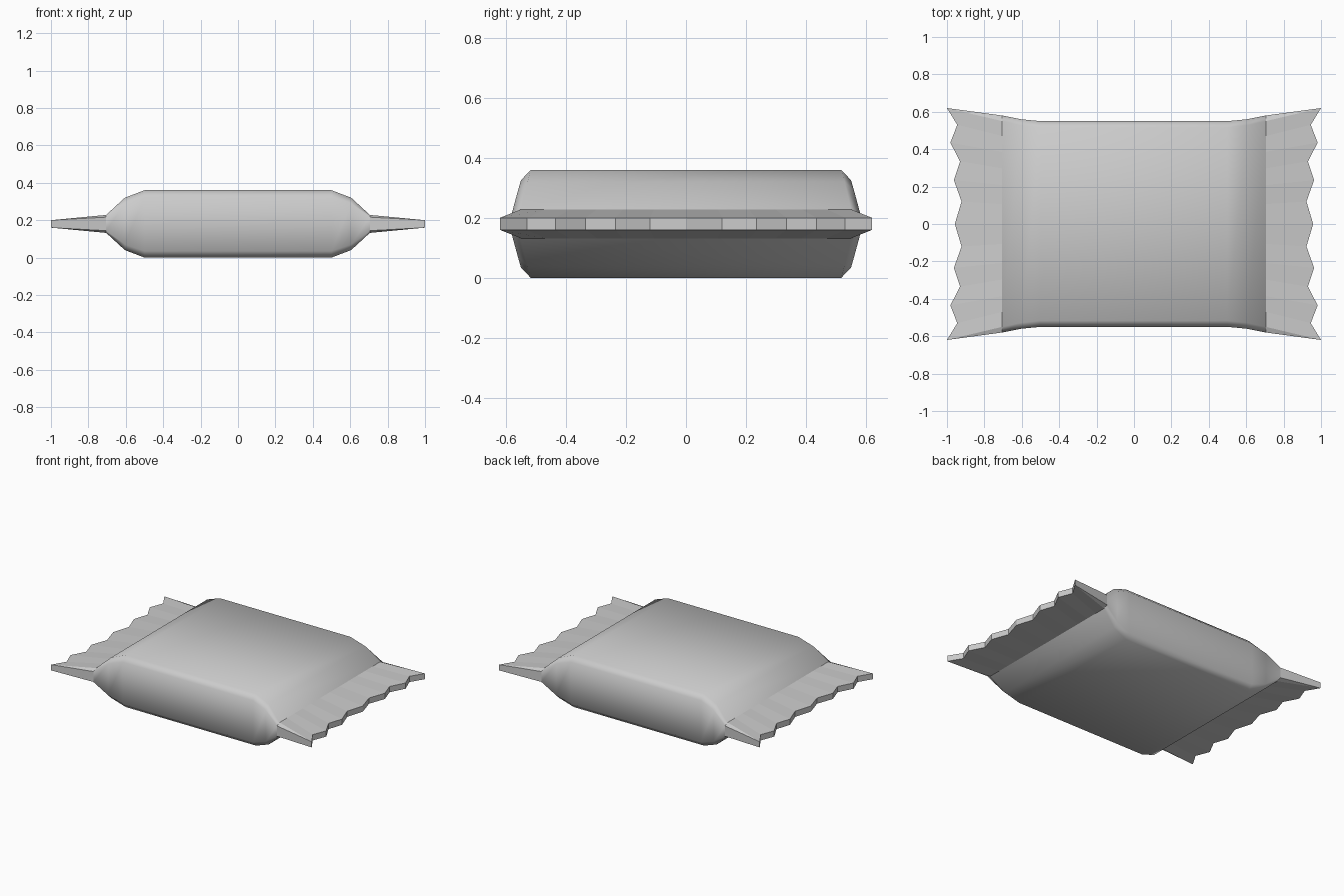
import bpy, bmesh

cube = bpy.data.objects.get("Cube")
if cube:
    bpy.data.objects.remove(cube)

MID = 0.18        # height of the seam plane
SEAL_X = 0.705    # where the pillow meets the flat seals
SEAL_HALF = 0.02  # half thickness at the torn edge

foil = bpy.data.materials.new("grey_foil")
foil.use_nodes = True
grey = (0.6, 0.6, 0.6, 1)
foil.diffuse_color = grey
foil.node_tree.nodes["Principled BSDF"].inputs["Base Color"].default_value = grey


def section(x, width, height, inset, drop):
    """Chamfered rectangle across x, given half width and half height."""
    quarter = [(width, height - drop), (width - inset, height)]
    upper = quarter + [(-y, z) for y, z in reversed(quarter)]
    ring = upper + [(-y, -z) for y, z in upper]
    return [(x, y, MID + z) for y, z in ring]


def finish(name, bm, smooth):
    bmesh.ops.recalc_face_normals(bm, faces=bm.faces)
    for f in bm.faces:
        f.smooth = smooth
    mesh = bpy.data.meshes.new(name)
    bm.to_mesh(mesh)
    bm.free()
    mesh.materials.append(foil)
    obj = bpy.data.objects.new(name, mesh)
    bpy.context.collection.objects.link(obj)
    return obj


# Puffed body: half of the sections, mirrored in x
half = [(SEAL_X, 0.58, 0.048, 0.03, 0.012),
        (0.605, 0.56, 0.14, 0.032, 0.03),
        (0.5, 0.55, 0.18, 0.033, 0.035)]
stations = half + [(-s[0],) + s[1:] for s in reversed(half)]
bm = bmesh.new()
rings = [[bm.verts.new(p) for p in section(*s)] for s in stations]
for a, b in zip(rings, rings[1:]):
    for i in range(len(a)):
        j = (i + 1) % len(a)
        bm.faces.new((a[i], a[j], b[j], b[i]))
finish("wrapper_body", bm, True)

# Zigzag edge as (y, x), mirrored in y
teeth = [(0.62, 1.0), (0.53, 0.945), (0.435, 0.982), (0.335, 0.93),
         (0.235, 0.963), (0.12, 0.922), (0, 0.958)]
edge = teeth + [(-y, x) for y, x in reversed(teeth[:-1])]


def seal(name, side):
    bm = bmesh.new()
    inner, outer = {}, {}
    for up in (1, -1):
        inner[up] = [bm.verts.new((side * SEAL_X, y * 0.55 / 0.62, MID + up * 0.048))
                     for y, x in edge]
        outer[up] = [bm.verts.new((side * x, y, MID + up * SEAL_HALF))
                     for y, x in edge]
    for i in range(len(edge) - 1):
        for up in (1, -1):
            bm.faces.new((inner[up][i], inner[up][i + 1],
                          outer[up][i + 1], outer[up][i]))
        bm.faces.new((outer[1][i], outer[1][i + 1],
                      outer[-1][i + 1], outer[-1][i]))
    # Narrow side walls with their bevels
    for end, y in ((0, 0.58), (-1, -0.58)):
        rim = {up: bm.verts.new((side * SEAL_X, y, MID + up * 0.036))
               for up in (1, -1)}
        for up in (1, -1):
            bm.faces.new((inner[up][end], rim[up], outer[up][end]))
        bm.faces.new((rim[1], rim[-1], outer[-1][end], outer[1][end]))
    finish(name, bm, False)


seal("left_seal", 1)
seal("right_seal", -1)
